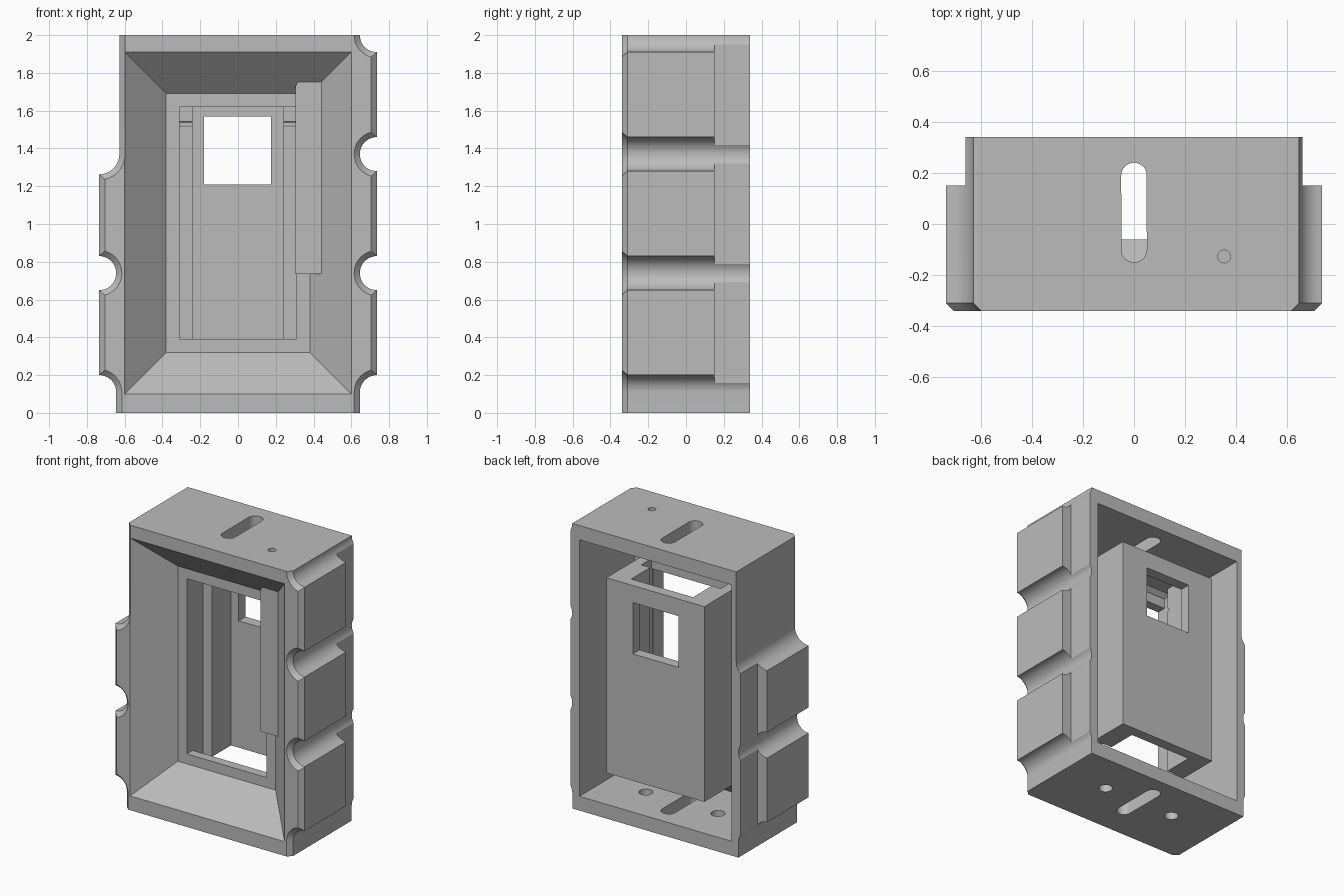
import bpy, bmesh, math
from mathutils import Vector

cube = bpy.data.objects.get("Cube")
if cube:
    bpy.data.objects.remove(cube, do_unlink=True)

grey = bpy.data.materials.new("plain_grey")
grey.use_nodes = True
color = (0.5, 0.5, 0.5, 1)
grey.diffuse_color = color
grey.node_tree.nodes["Principled BSDF"].inputs["Base Color"].default_value = color


def finish(name, bm):
    bmesh.ops.recalc_face_normals(bm, faces=bm.faces)
    mesh = bpy.data.meshes.new(name)
    bm.to_mesh(mesh)
    bm.free()
    mesh.materials.append(grey)
    obj = bpy.data.objects.new(name, mesh)
    bpy.context.collection.objects.link(obj)
    return obj


def loft(name, loops, closed=False):
    """Skin a list of equal-length point loops."""
    bm = bmesh.new()
    rings = [[bm.verts.new(p) for p in loop] for loop in loops]
    pairs = list(zip(rings, rings[1:]))
    if closed:
        pairs.append((rings[-1], rings[0]))
    else:
        bm.faces.new(rings[0])
        bm.faces.new(rings[-1])
    n = len(rings[0])
    for a, b in pairs:
        for i in range(n):
            j = (i + 1) % n
            bm.faces.new((a[i], a[j], b[j], b[i]))
    return finish(name, bm)


def plan(name, pts, z0, z1):
    """Extrude a plan outline upward."""
    return loft(name, [[(x, y, z) for x, y in pts] for z in (z0, z1)])


def box(name, x0, x1, y0, y1, z0, z1):
    return plan(name, [(x0, y0), (x1, y0), (x1, y1), (x0, y1)], z0, z1)


def rect(hx, z0, z1, y):
    return [(-hx, y, z0), (hx, y, z0), (hx, y, z1), (-hx, y, z1)]


def circle(r, n=48):
    return [(r * math.cos(math.tau * i / n), r * math.sin(math.tau * i / n)) for i in range(n)]


def apply_bool(target, tool, operation="DIFFERENCE"):
    mod = target.modifiers.new("bool", "BOOLEAN")
    mod.operation = operation
    mod.solver = "EXACT"
    mod.object = tool
    bpy.context.view_layer.objects.active = target
    bpy.ops.object.modifier_apply(modifier=mod.name)
    bpy.data.objects.remove(tool, do_unlink=True)


def cut(tool):
    apply_bool(body, tool)


def notch(x, z, r):
    """Round side groove with a flared front."""
    steps = [(r + 0.06, -0.37), (r, -0.31), (r, 0.5)]
    cut(loft("notch_cutter", [[(x + a, y, z + b) for a, b in circle(k)] for k, y in steps]))


def trim(side, x, z0, z1):
    """Shave the side back to x with a chamfered front edge."""
    pts = [(x, 0.5), (x, -0.31), (x - 0.06, -0.37), (1, -0.37), (1, 0.5)]
    cut(plan("trim_cutter", [(side * a, b) for a, b in pts], z0, z1))


# Outer body with stepped, chamfered sides
half = [(0.705, -0.34), (0.735, -0.31), (0.735, 0.15), (0.66, 0.15), (0.66, 0.34)]
body = plan("housing", half + [(-x, y) for x, y in reversed(half)], 0, 2)

# Side grooves and trimmed corners
for z in (0.11, 0.74, 1.37, 2.0):
    notch(0.735, z, 0.09)
for z in (0.11, 0.74):
    notch(-0.735, z, 0.09)
notch(-0.735, 1.37, 0.107)
trim(-1, 0.628, 1.37, 2.2)
for side in (-1, 1):
    trim(side, 0.645, -0.2, 0.11)

# Rear cavity that leaves the central pocket and the funnel wall
cut(loft("cavity_cutter", [rect(0.59, 0.1, 1.9, 0.5), rect(0.59, 0.1, 1.9, -0.27),
                           rect(0.38, 0.32, 1.69, -0.06), rect(0.38, 0.32, 1.69, 0.5)], closed=True))

# Front funnel
cut(loft("funnel_cutter", [rect(0.61, 0.09, 1.92, -0.35), rect(0.38, 0.32, 1.69, -0.125)]))

# Stepped pocket, open at top and bottom, with front opening and rear window
pocket = [(0.31, -0.06), (0.31, 0.056), (0.24, 0.056), (0.24, 0.265)]
cut(plan("pocket_cutter", pocket + [(-x, y) for x, y in reversed(pocket)], 0.25, 1.75))
cut(box("opening_cutter", -0.31, 0.31, -0.2, -0.05, 0.39, 1.62))
cut(box("window_cutter", -0.18, 0.175, 0.2, 0.5, 1.21, 1.57))
cut(loft("pin_cutter", [[(x, 0.056 + a, 1.53 + b) for a, b in circle(0.012, 16)] for x in (-0.315, 0.315)]))

# Long slots through top and bottom
slot = [(a, b + (0.19 if b > 0 else -0.1)) for a, b in circle(0.05)]
cut(plan("top_slot_cutter", slot, 1.85, 2.1))
cut(plan("bottom_slot_cutter", slot, -0.1, 0.12))
for x in (-0.28, 0.28):
    cut(plan("screw_hole_cutter", [(x + a, 0.045 + b) for a, b in circle(0.045)], -0.1, 0.12))

# Rod guide beside the opening, with one rounded top corner
arc = [(0.335 + 0.03 * math.cos(t), 1.725 + 0.03 * math.sin(t))
       for t in (math.pi / 2 + math.pi / 16 * i for i in range(9))]
outline = arc + [(0.305, 0.735), (0.45, 0.735), (0.45, 1.755)]
guide = loft("rod_guide", [[(x, y, z) for x, z in outline] for y in (-0.185, -0.07)])
apply_bool(body, guide, "UNION")
cut(plan("rod_hole_cutter", [(0.353 + a, -0.127 + b) for a, b in circle(0.025, 24)], 0.8, 2.1))

bpy.ops.object.select_all(action="DESELECT")
body.select_set(True)
bpy.context.view_layer.objects.active = body
bpy.ops.object.shade_smooth_by_angle(angle=math.radians(30))
